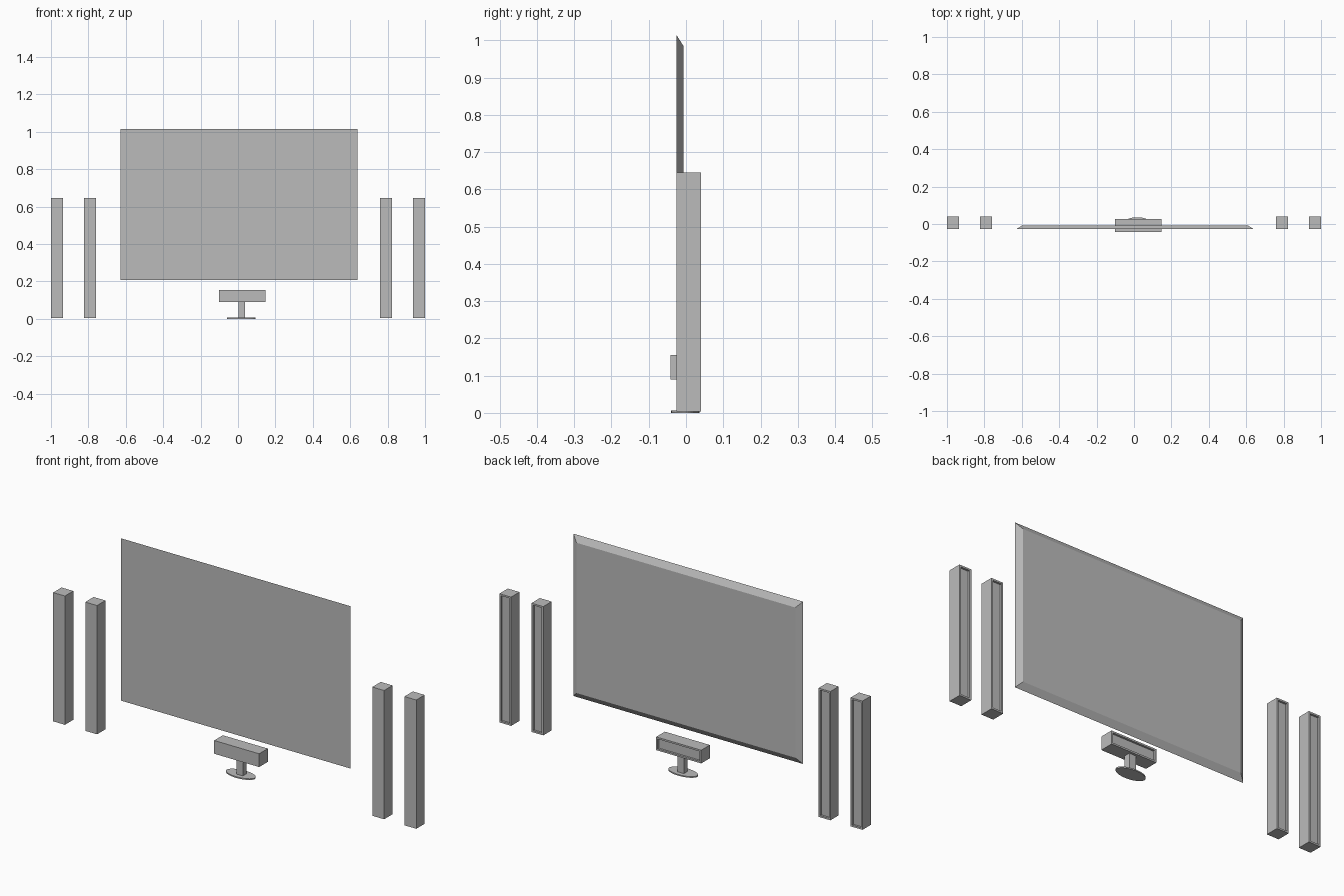
import bpy
import bmesh
from mathutils import Matrix, Vector

cube = bpy.data.objects.get("Cube")
if cube:
    bpy.data.objects.remove(cube, do_unlink=True)

# One grey finish for everything
grey = bpy.data.materials.new("plain grey")
grey.use_nodes = True
color = (0.5, 0.5, 0.5, 1)
grey.diffuse_color = color
grey.node_tree.nodes["Principled BSDF"].inputs["Base Color"].default_value = color


def finish(name, bm):
    bmesh.ops.recalc_face_normals(bm, faces=bm.faces)
    mesh = bpy.data.meshes.new(name)
    bm.to_mesh(mesh)
    bm.free()
    mesh.materials.append(grey)
    obj = bpy.data.objects.new(name, mesh)
    bpy.context.collection.objects.link(obj)
    return obj


def box(low, high):
    low, high = Vector(low), Vector(high)
    bm = bmesh.new()
    bmesh.ops.create_cube(bm, size=1, matrix=Matrix.Translation((low + high) / 2)
                          @ Matrix.Diagonal((*(high - low), 1)))
    bm.normal_update()
    return bm


def back_face(bm):
    return max(bm.faces, key=lambda f: f.normal.y)


def speaker(name, low, high, frame=0.012, depth=0.01):
    """Box with a framed recess sunk into its back."""
    bm = box(low, high)
    face = back_face(bm)
    bmesh.ops.inset_region(bm, faces=[face], thickness=frame)
    rim = bmesh.ops.extrude_discrete_faces(bm, faces=[face])["faces"][0]
    bmesh.ops.translate(bm, verts=rim.verts, vec=(0, -depth, 0))
    return finish(name, bm)


# Flat screen, tapering towards the back
screen = box((-0.627, -0.026, 0.207), (0.638, -0.007, 1.015))
rear = back_face(screen)
centre = rear.calc_center_median()
for v in rear.verts:
    for axis in (0, 2):
        v.co[axis] += -0.03 if v.co[axis] > centre[axis] else 0.03
finish("screen", screen)

# Four tower speakers
towers = {"right_outer": -1.0, "right_inner": -0.823,
          "left_inner": 0.758, "left_outer": 0.935}
for side, x in towers.items():
    speaker(side + "_tower_speaker", (x, -0.026, 0.004), (x + 0.065, 0.04, 0.645))

# Centre speaker on its stand
speaker("centre_speaker", (-0.102, -0.042, 0.089), (0.146, 0.026, 0.155))
finish("stand_stem", box((0.002, -0.016, 0.004), (0.038, 0.014, 0.089)))

base = bmesh.new()
bmesh.ops.create_cone(base, cap_ends=True, segments=32, radius1=1, radius2=1, depth=1,
                      matrix=Matrix.Translation((0.017, -0.002, 0.003))
                      @ Matrix.Diagonal((0.077, 0.038, 0.006, 1)))
finish("stand_base", base)
